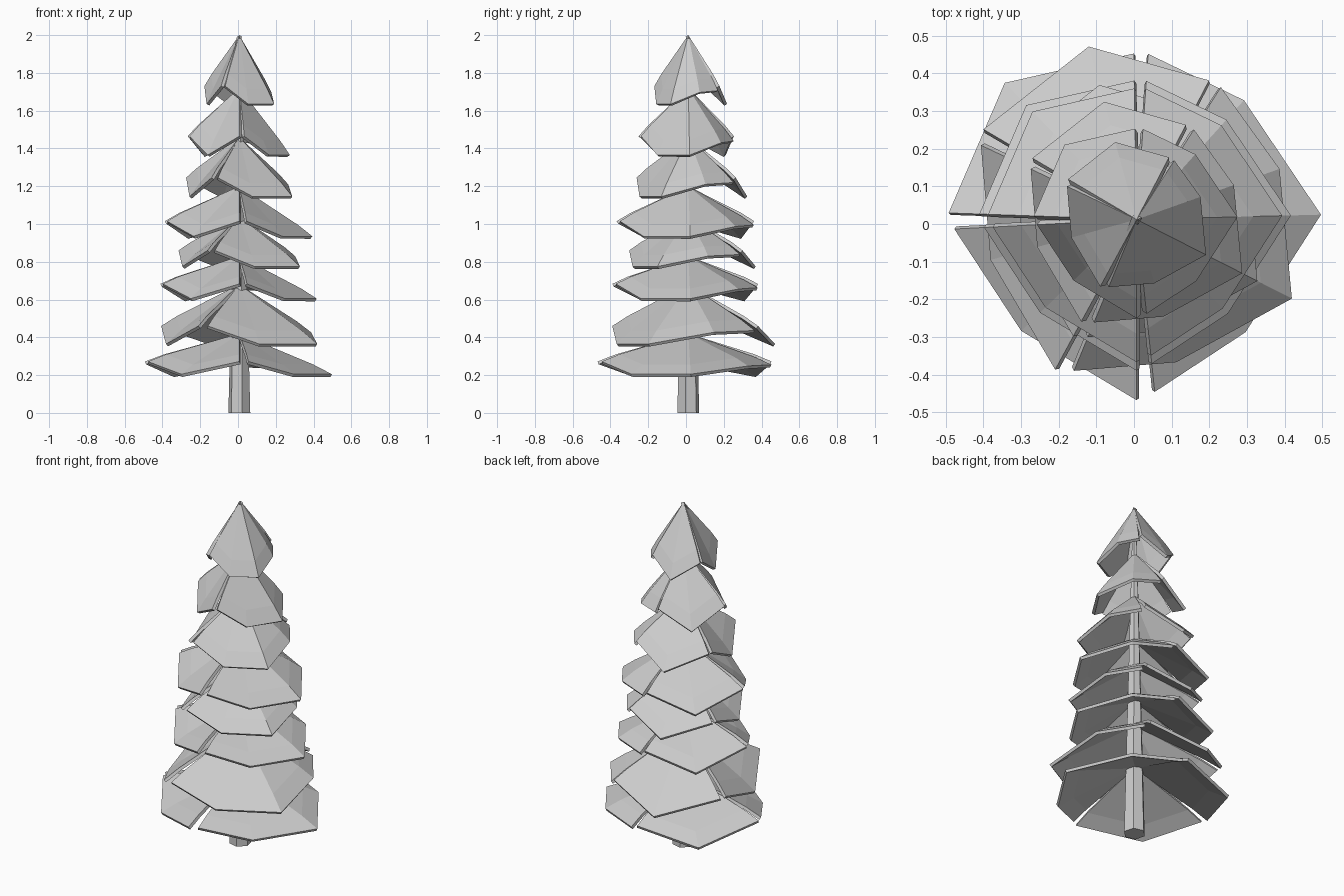
import bpy, bmesh
from math import radians, cos, sin
from mathutils import Vector

cube = bpy.data.objects.get("Cube")
if cube:
    bpy.data.objects.remove(cube, do_unlink=True)

CENTRE = Vector((0.007, 0.012, 0))

grey = bpy.data.materials.new("plain_grey")
grey.use_nodes = True
grey.diffuse_color = (0.6, 0.6, 0.6, 1)
grey.node_tree.nodes["Principled BSDF"].inputs["Base Color"].default_value = (0.6, 0.6, 0.6, 1)


def finish(bm, name):
    bmesh.ops.recalc_face_normals(bm, faces=bm.faces)
    mesh = bpy.data.meshes.new(name)
    bm.to_mesh(mesh)
    bm.free()
    mesh.materials.append(grey)
    obj = bpy.data.objects.new(name, mesh)
    bpy.context.collection.objects.link(obj)
    return obj


# Rim of each bough: angle, radius factor, lift (0 = drooping tip, 1 = raised corner)
BOUGHS = {
    "back": [(91, 0.90, 1), (134, 1.03, 0), (178, 1.02, 1)],
    "front": [(183, 0.99, 1), (224, 0.87, 0), (270, 0.98, 1)],
    "side": [(-84, 0.94, 1), (-46, 0.85, 0), (1.5, 1.0, 0), (48, 0.87, 0.65), (86, 0.90, 0.75)],
}

# Tiers from bottom to top: radius, tip height, corner height, apex height
TIERS = [
    (0.49, 0.205, 0.272, 0.42),
    (0.463, 0.365, 0.46, 0.68),
    (0.41, 0.605, 0.683, 0.83),
    (0.36, 0.775, 0.86, 1.04),
    (0.387, 0.935, 1.015, 1.20),
    (0.315, 1.145, 1.245, 1.46),
    (0.268, 1.365, 1.465, 1.72),
    (0.207, 1.635, 1.73, 2.0),
]


def bough(name, rim, tier, turn):
    radius, tip, corner, apex = tier
    bm = bmesh.new()
    peak = CENTRE + Vector((0, 0, apex))
    top = bm.verts.new(peak)
    inner, outer = [], []
    for angle, factor, lift in rim:
        a = radians(angle + turn)
        out = Vector((cos(a), sin(a), 0)) * radius * factor
        edge = CENTRE + out + Vector((0, 0, tip + (corner - tip) * lift))
        outer.append(bm.verts.new(edge))
        # A faint fold close to the rim
        inner.append(bm.verts.new(peak.lerp(edge, 0.8) + Vector((0, 0, 0.008))))
    for i in range(len(rim) - 1):
        bm.faces.new((top, inner[i], inner[i + 1]))
        bm.faces.new((inner[i], outer[i], outer[i + 1], inner[i + 1]))
    obj = finish(bm, name)
    # Make sure the sheet faces up so that it thickens downwards
    if obj.data.polygons[0].normal.z < 0:
        obj.data.flip_normals()
    thick = obj.modifiers.new("thickness", 'SOLIDIFY')
    thick.thickness = 0.017
    thick.offset = -1


# Boughs, every second tier turned
for level, tier in enumerate(TIERS):
    for side, rim in BOUGHS.items():
        bough(f"bough_{side}_{level + 1}", rim, tier, -28.5 * (level % 2))

# Tapered six-sided trunk
bm = bmesh.new()
bmesh.ops.create_cone(bm, cap_ends=True, segments=6, radius1=0.06, radius2=0.012, depth=1.88)
bmesh.ops.translate(bm, verts=bm.verts, vec=(0, 0, 0.94))
trunk = finish(bm, "trunk")
trunk.rotation_euler.z = radians(15)
trunk.location = CENTRE
